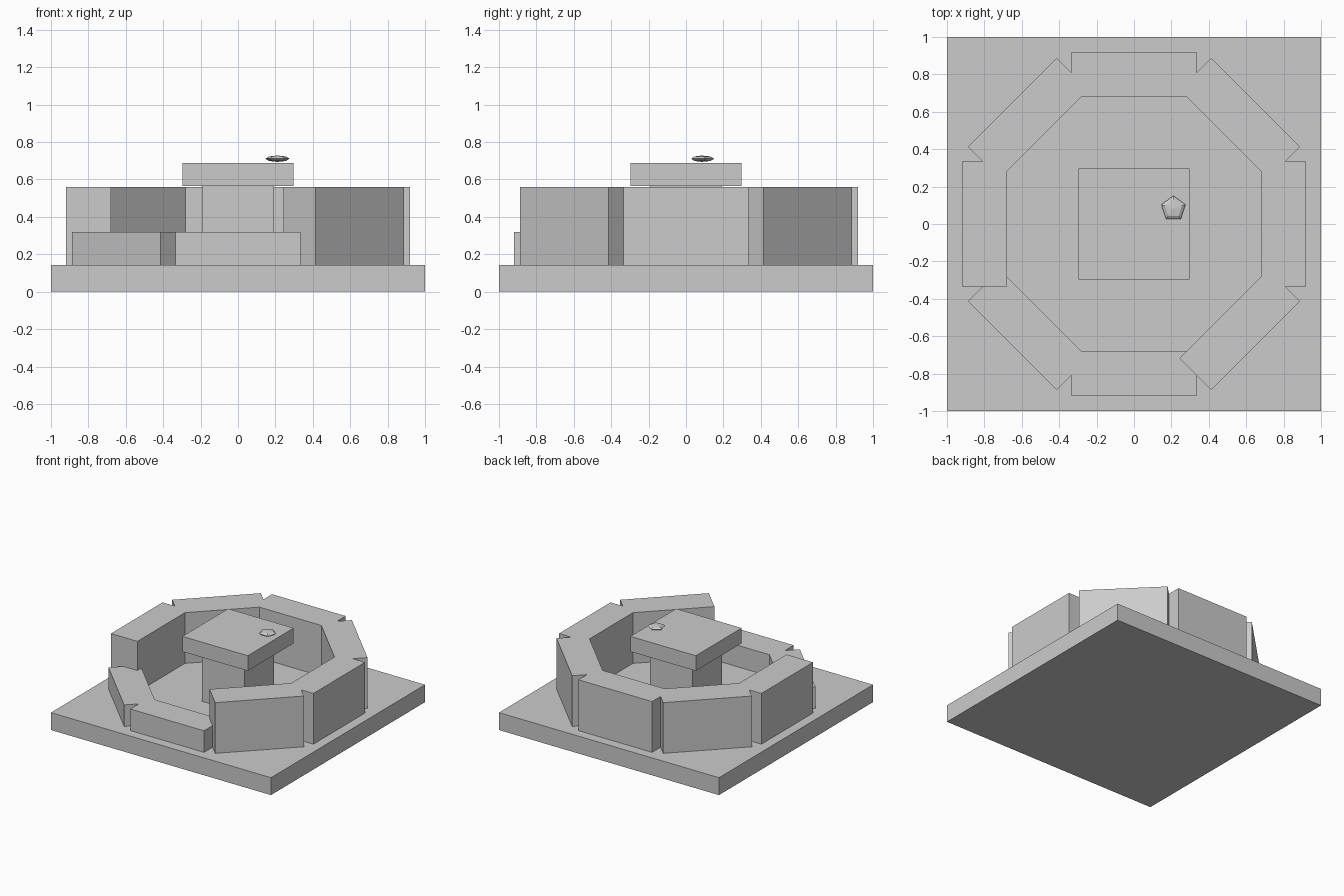
import bpy
from math import radians, sin, cos

if "Cube" in bpy.data.objects:
    bpy.data.objects.remove(bpy.data.objects["Cube"])


def box(name, size, center, turn=0.0):
    bpy.ops.mesh.primitive_cube_add(size=1, location=center, rotation=(0, 0, turn))
    ob = bpy.context.object
    ob.name = name
    ob.scale = size
    bpy.ops.object.transform_apply(location=False, rotation=False, scale=True)
    return ob


BASE_TOP = 0.143

# Square base slab
box("base_slab", (2, 2, BASE_TOP), (0, 0, BASE_TOP / 2))

# Ring of eight wall blocks, two of them broken down low at the front left
for i in range(8):
    a = radians(45 * i)
    top = 0.32 if i in (5, 6) else 0.56
    h = top - BASE_TOP
    box(f"wall_block_{i}", (0.24, 0.67, h),
        (0.8 * cos(a), 0.8 * sin(a), BASE_TOP + h / 2), a)

# Central pedestal and its cap
box("pedestal_post", (0.385, 0.385, 0.565 - BASE_TOP), (0, 0, (0.565 + BASE_TOP) / 2))
box("pedestal_cap", (0.595, 0.595, 0.125), (0, 0, 0.6265))

# Small flattened five-sided pebble on the cap
bpy.ops.mesh.primitive_uv_sphere_add(segments=5, ring_count=4, radius=0.068,
                                     location=(0.211, 0.083, 0.711))
pebble = bpy.context.object
pebble.name = "pebble"
pebble.scale.z = 0.25
bpy.ops.object.transform_apply(location=False, rotation=False, scale=True)
